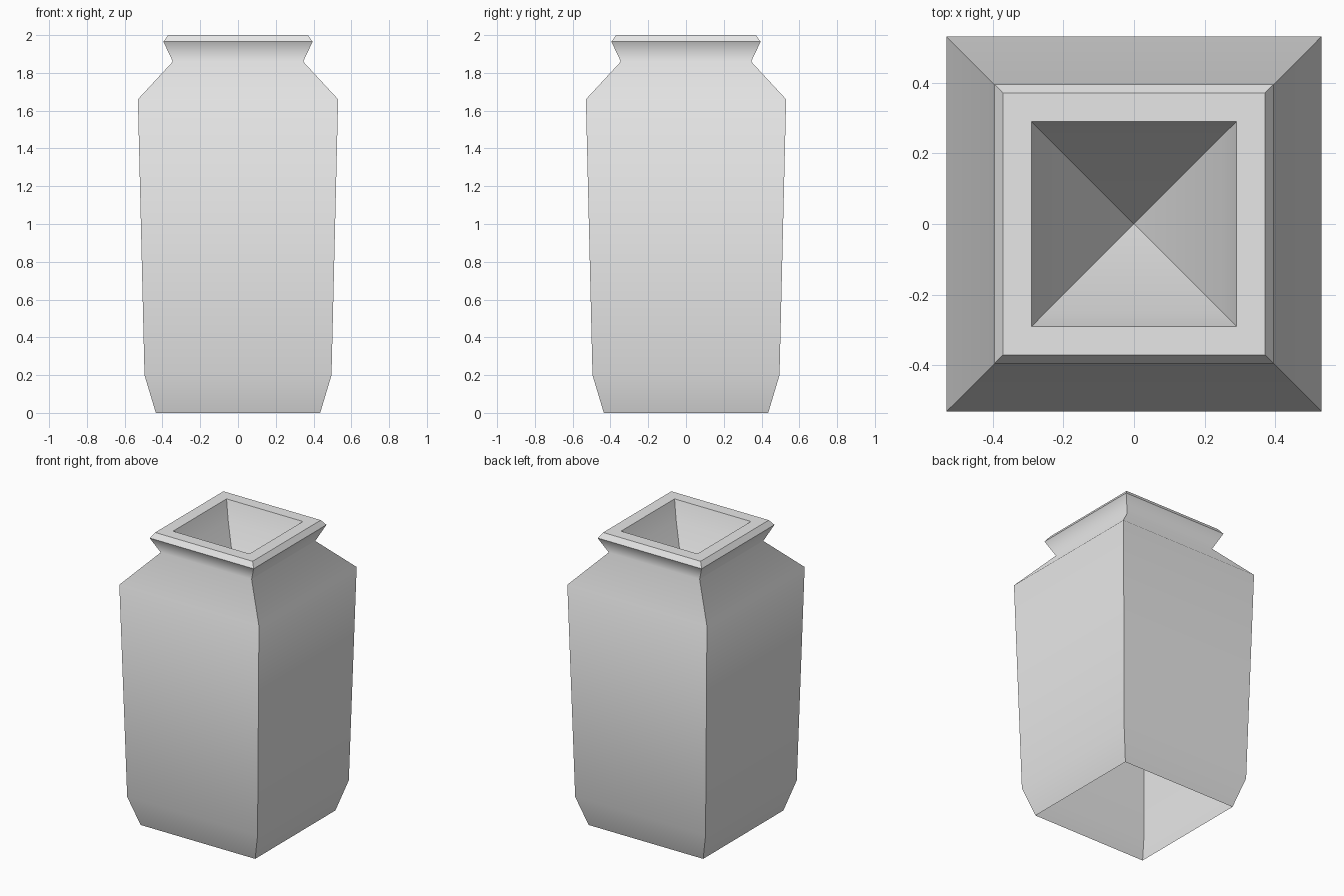
import bpy
import bmesh

cube = bpy.data.objects.get("Cube")
if cube:
    bpy.data.objects.remove(cube, do_unlink=True)

# Single plain grey clay
clay = bpy.data.materials.new("grey_clay")
clay.use_nodes = True
grey = (0.8, 0.8, 0.8, 1.0)
clay.diffuse_color = grey
clay.node_tree.nodes["Principled BSDF"].inputs["Base Color"].default_value = grey

CORNERS = [(-1, -1), (1, -1), (1, 1), (-1, 1)]

# Profile: half width, height, and whether the ring is a hard crease
PROFILE = [
    (0.435, 0.0, True),     # open foot
    (0.495, 0.2, False),
    (0.53, 1.66, False),    # shoulder
    (0.345, 1.86, False),   # neck
    (0.395, 1.965, True),   # lip
    (0.37, 2.0, True),
    (0.29, 2.0, True),      # mouth
    (0.25, 1.88, False),    # inner hollow
]
HOLLOW_DEPTH = 1.47


def build_jar():
    bm = bmesh.new()
    rings = [[bm.verts.new((r * x, r * y, z)) for x, y in CORNERS]
             for r, z, _ in PROFILE]
    apex = bm.verts.new((0, 0, HOLLOW_DEPTH))

    # Walls between successive square rings, then the pointed hollow
    for low, high in zip(rings, rings[1:]):
        for i in range(4):
            j = (i + 1) % 4
            bm.faces.new((low[i], low[j], high[j], high[i]))
    for i in range(4):
        bm.faces.new((rings[-1][i], rings[-1][(i + 1) % 4], apex))

    # Smooth along the profile, hard at the corners and lip
    ring_of = {v: k for k, ring in enumerate(rings) for v in ring}
    for face in bm.faces:
        face.smooth = True
    for edge in bm.edges:
        a, b = (ring_of.get(v) for v in edge.verts)
        edge.smooth = a == b and not PROFILE[a][2]

    mesh = bpy.data.meshes.new("square_jar")
    bm.to_mesh(mesh)
    bm.free()
    mesh.materials.append(clay)
    jar = bpy.data.objects.new("square_jar", mesh)
    bpy.context.collection.objects.link(jar)
    return jar


build_jar()
